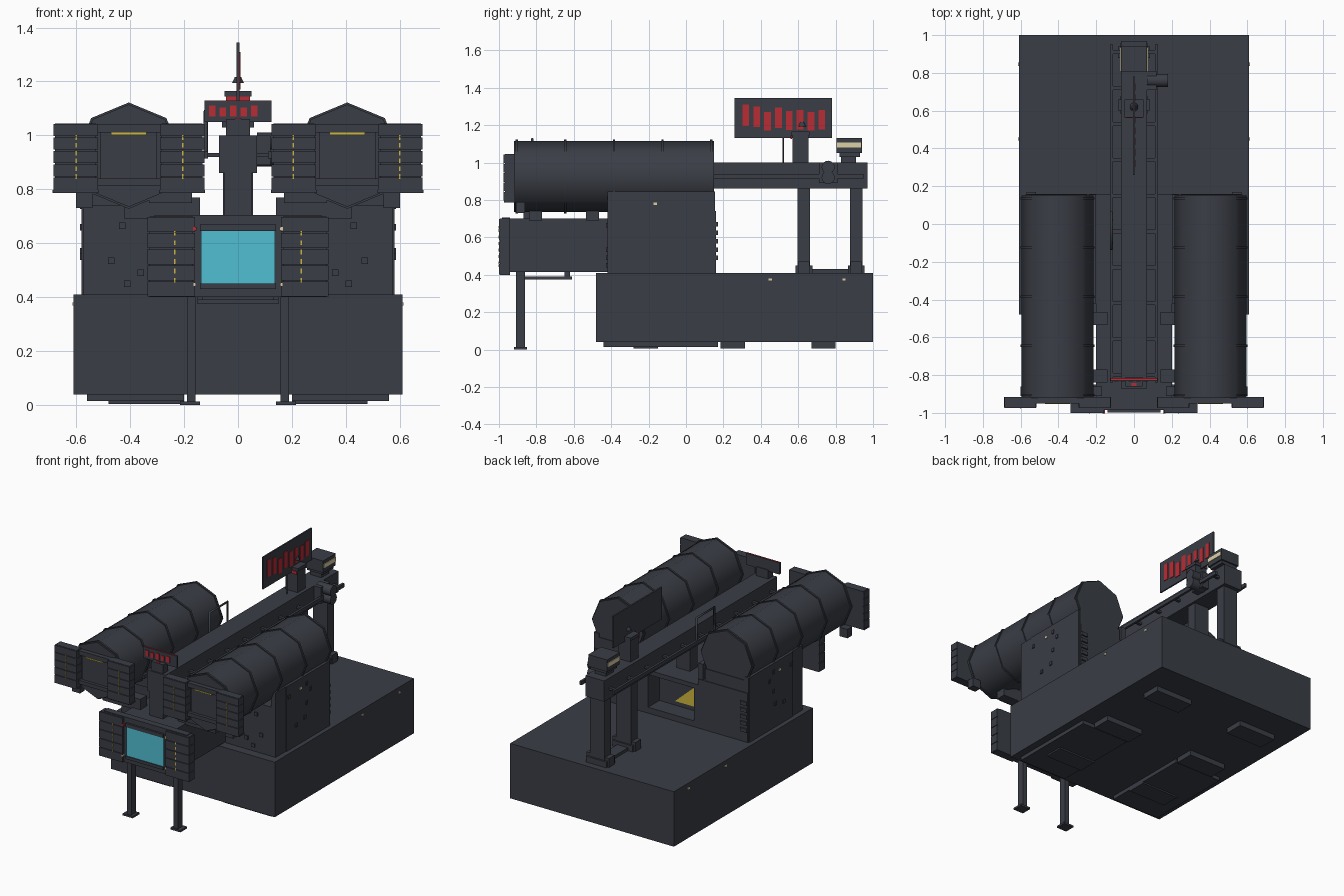
import bpy
import bmesh
import math
from mathutils import Matrix, Vector

cube = bpy.data.objects.get("Cube")
if cube:
    bpy.data.objects.remove(cube)


def material(name, *rgb):
    mat = bpy.data.materials.new(name)
    mat.use_nodes = True
    mat.diffuse_color = (*rgb, 1)
    shader = mat.node_tree.nodes["Principled BSDF"]
    shader.inputs["Base Color"].default_value = (*rgb, 1)
    return mat


GRAY = material("slate_gray", .042, .047, .06)
CYAN = material("screen_cyan", .08, .52, .65)
RED = material("signal_red", .48, .025, .035)
YELLOW = material("label_yellow", .62, .47, .05)
CREAM = material("lamp_cream", .72, .63, .38)


def finish(name, bm, mat):
    bmesh.ops.recalc_face_normals(bm, faces=bm.faces)
    mesh = bpy.data.meshes.new(name)
    bm.to_mesh(mesh)
    bm.free()
    mesh.materials.append(mat)
    obj = bpy.data.objects.new(name, mesh)
    bpy.context.collection.objects.link(obj)
    return obj


def box(name, x, y, z, mat=GRAY):
    """Box from its low and high limits on each axis."""
    bm = bmesh.new()
    bmesh.ops.create_cube(bm, size=1)
    for v in bm.verts:
        v.co = Vector(lim[c > 0] for lim, c in zip((x, y, z), v.co))
    return finish(name, bm, mat)


def pair(name, x, y, z, mat=GRAY):
    """Left box and its mirror image on the right."""
    box("left_" + name, x, y, z, mat)
    box("right_" + name, (-x[1], -x[0]), y, z, mat)


def span(center, half):
    return (center - half, center + half)


def drum(name, center, radius, length, axis="Y", sides=8, mat=GRAY, end=None):
    """Prism or cone along an axis, with a corner on top."""
    bm = bmesh.new()
    bmesh.ops.create_cone(bm, cap_ends=True, segments=sides, radius1=radius,
                          radius2=radius if end is None else end, depth=length)
    turn = {"X": Matrix.Rotation(math.pi / 2, 4, "Y"),
            "Y": Matrix.Rotation(math.pi / 2, 4, "X"),
            "Z": Matrix.Identity(4)}[axis]
    bmesh.ops.transform(bm, matrix=Matrix.Translation(center) @ turn, verts=bm.verts)
    obj = finish(name, bm, mat)
    bpy.ops.object.select_all(action="DESELECT")
    obj.select_set(True)
    bpy.context.view_layer.objects.active = obj
    bpy.ops.object.shade_smooth_by_angle(angle=math.radians(50))
    return obj


def pipe(name, points, radius):
    curve = bpy.data.curves.new(name, "CURVE")
    curve.dimensions = "3D"
    curve.bevel_depth = radius
    curve.bevel_resolution = 1
    curve.use_fill_caps = True
    line = curve.splines.new("POLY")
    line.points.add(len(points) - 1)
    for target, p in zip(line.points, points):
        target.co = (*p, 1)
    curve.materials.append(GRAY)
    obj = bpy.data.objects.new(name, curve)
    bpy.context.collection.objects.link(obj)


def drawers(name, x, y, z, label_x):
    """Stack of drawers with a row of yellow labels on the front."""
    count = 5
    step = (z[1] - z[0]) / count
    pair(name + "_core", (x[0] + .006, x[1] - .006), (y[0] + .006, y[1]), z)
    for i in range(count):
        low = z[0] + i * step
        pair(f"{name}_drawer_{i}", x, y, (low + .002, low + step - .002))
    height = (z[1] - z[0]) * .58
    middle = sum(z) / 2
    for i in range(6):
        level = middle + height * (i / 5 - .5)
        pair(f"{name}_label_{i}", span(label_x, .003), span(y[0], .002),
             span(level, .009), YELLOW)


# Plinth and the pads beneath it
box("plinth", (-.61, .61), (-.48, 1), (.04, .41))
pair("ground_plate", (.2, .56), (-.44, .17), (.015, .04))
for i, y in enumerate((-.215, .25, .735)):
    pair(f"ground_pad_{i}", (.2, .48), span(y, .065), (.005, .04))

# Tank bodies with cradle walls
pair("tank_body", (.2, .57), (-.42, .16), (.41, .74))
pair("cradle_outer_wall", (.54, .575), (-.42, .155), (.41, .845))
pair("cradle_inner_wall", (.2, .235), (-.42, .155), (.41, .845))
pair("cradle_end_wall", (.25, .56), (.1, .155), (.7, .82))
pair("body_side_panel", (.57, .58), (-.31, .15), (.41, .845))
for i, (y, z) in enumerate(((-.29, .77), (-.1, .79), (-.06, .74), (-.1, .66), (-.21, .55), (-.12, .57))):
    pair(f"side_bolt_{i}", (.57, .586), span(y, .01), span(z, .012))
for i in range(5):
    pair(f"rear_hinge_{i}", (.52, .57), (.155, .17), span(.49 + i * .045, .012))
pair("body_lamp", (.57, .584), span(-.165, .01), span(.78, .007), CREAM)
for i, (x, z) in enumerate(((.43, .665), (.36, .49), (.41, .45), (.47, .535))):
    pair(f"front_bolt_{i}", span(x, .012), (-.428, -.41), span(z, .012))
for y in (.45, .845):
    pair("plinth_lamp", (.605, .614), span(y, .009), span(.375, .006), CREAM)

# Tanks with ribs and framed front hatch
for side, name in ((1, "left"), (-1, "right")):
    x = side * .405
    drum(name + "_tank", (x, -.385, .925), .19, 1.07)
    for i in range(5):
        drum(f"{name}_tank_rib_{i}", (x, -.905 + i * .26, .925), .197, .012)
pair("hatch_top_bar", (.29, .52), (-.95, -.915), (1.01, 1.04))
pair("hatch_bottom_bar", (.29, .52), (-.95, -.915), (.815, .84))
pair("hatch_panel", (.3, .51), (-.93, -.915), (.84, 1.01))
pair("hatch_label", (.34, .47), (-.953, -.949), (1.002, 1.01), YELLOW)

# Drawer doors beside each tank opening
for name, x, label in (("outer_door", (.52, .685), .6), ("inner_door", (.125, .29), .205)):
    drawers(name, x, (-.975, -.915), (.795, 1.045), label)
    pair(name + "_sill", (x[0] - .003, x[1] + .003), (-.972, -.915), (.787, .797))
pair("outer_door_bracket", (.54, .6), (-.91, -.86), (.73, .79))
pair("inner_door_bracket", (.17, .33), (-.91, -.86), (.75, .79))
for y in (-.805, -.5):
    pair("tank_saddle", (.14, .42), span(y, .035), (.69, .77))

# Center console, hollow at the rear
box("console_body", (-.2, .2), (-.94, .04), (.415, .7))
box("console_rear_roof", (-.2, .2), (.04, .16), (.67, .7))
box("console_rear_step", (-.2, .2), (.04, .16), (.41, .45))
pair("console_rear_post", (.17, .2), (.04, .16), (.45, .67))
sign = bmesh.new()
sign.faces.new([sign.verts.new(p) for p in ((.05, .046, .48), (-.15, .046, .48), (-.15, .046, .66))])
finish("warning_triangle", sign, YELLOW)

# Front control panel and screen
drawers("console", (.16, .335), (-1, -.94), (.4, .7), .235)
box("screen_housing", (-.17, .17), (-.985, -.94), (.4, .7))
box("screen_top_bezel", (-.14, .14), (-.998, -.985), (.645, .67))
box("screen_bottom_bezel", (-.14, .14), (-.998, -.985), (.43, .45))
box("screen", (-.138, .138), (-.992, -.984), (.45, .645), CYAN)
box("panel_top_rail", (-.31, .31), (-.985, -.94), (.69, .705))
pair("panel_lamp_low", span(.16, .005), (-1.003, -.985), span(.447, .005), CREAM)
box("panel_lamp_left", span(.16, .007), (-1.003, -.985), span(.654, .007), CREAM)
box("panel_lamp_right", span(-.16, .007), (-1.003, -.985), span(.654, .007), RED)

# Console legs and tray
pair("front_leg", (.157, .19), (-.91, -.86), (.01, .42))
pair("front_foot", (.14, .215), (-.92, -.85), (0, .013))
box("tray", (-.15, .15), (-.86, -.61), (.375, .392))
pair("tray_hanger", (.13, .15), (-.65, -.62), (.39, .42))

# Overhead beam with side rails
box("beam", (-.07, .07), (-.87, .97), (.86, 1))
box("beam_front_column", (-.05, .05), (-.87, -.77), (.69, .87))
box("beam_middle_column", (-.05, .05), (-.05, .03), (.69, .87))
pair("beam_rail", (.112, .128), (-.84, .95), (.915, .94))
for i in range(10):
    pair(f"rail_bracket_{i}", (.06, .12), span(-.8 + i * .19, .01), (.92, .935))
pipe("handle_pipe", [(-.12, -.13, .93), (-.12, -.13, 1.09), (-.12, .06, 1.09), (-.12, .06, .93)], .008)

# Rear towers holding the beam
for name, y in (("inner_tower", .63), ("rear_tower", .91)):
    box(name, (-.055, .055), span(y, .034), (.41, .87))
    box(name + "_foot", (-.075, .075), span(y, .045), (.41, .45))
    pair(name + "_clamp", (.04, .085), span(y, .03), (.41, .47))
box("tower_floor_duct", (-.04, .04), (.66, .88), (.41, .43))

# Motors beside the beam
for z in (.92, .975):
    drum("side_motor", (.125, .76, z), .035, .11, axis="X", sides=16)
box("motor_mount", (.06, .12), (.71, .81), (.89, 1))

# Lamp housing at the beam's rear end
box("lamp_neck", (-.04, .04), (.83, .91), (1, 1.04))
box("lamp_base", (-.06, .06), (.82, .93), (1.03, 1.05))
box("lamp_housing", (-.07, .07), (.805, .94), (1.05, 1.13))
pair("lamp_strip", (.068, .074), (.808, .935), (1.08, 1.107), CREAM)

# Large upright display with red bars
box("display_column", (-.045, .045), (.57, .655), (1, 1.165))
box("display_cap", (-.05, .05), (.565, .66), (1.145, 1.165))
box("display_cap_light", (-.045, .045), (.56, .566), (1.125, 1.145), RED)
box("display", (-.005, .005), (.26, .78), (1.13, 1.345))
drops = (0, .01, .04, .015, .035, .03, .04, .03)
for i, drop in enumerate(drops):
    box(f"display_bar_{i}", (.004, .009), span(.32 + i * .058, .018),
        (1.195 - drop * .6, 1.31 - drop), RED)
drum("display_beacon", (0, .62, 1.205), .022, .022, axis="Z", sides=12, end=.012)
pipe("display_stay", [(0, .52, .99), (0, .52, 1.14)], .004)

# Small sign above the front of the beam
box("sign_post", (-.045, .045), (-.86, -.81), (1, 1.06))
box("sign_board", (-.125, .125), (-.83, -.815), (1.05, 1.128))
box("sign_top_strip", (-.125, .125), (-.826, -.819), (1.126, 1.13), RED)
for i in range(5):
    box(f"sign_mark_{i}", span(-.095 + i * .039, .012), (-.834, -.829),
        (1.07, 1.11 - .006 * (i % 2)), RED)
box("sign_button", span(0, .012), span(-.85, .008), (1.055, 1.064), RED)
